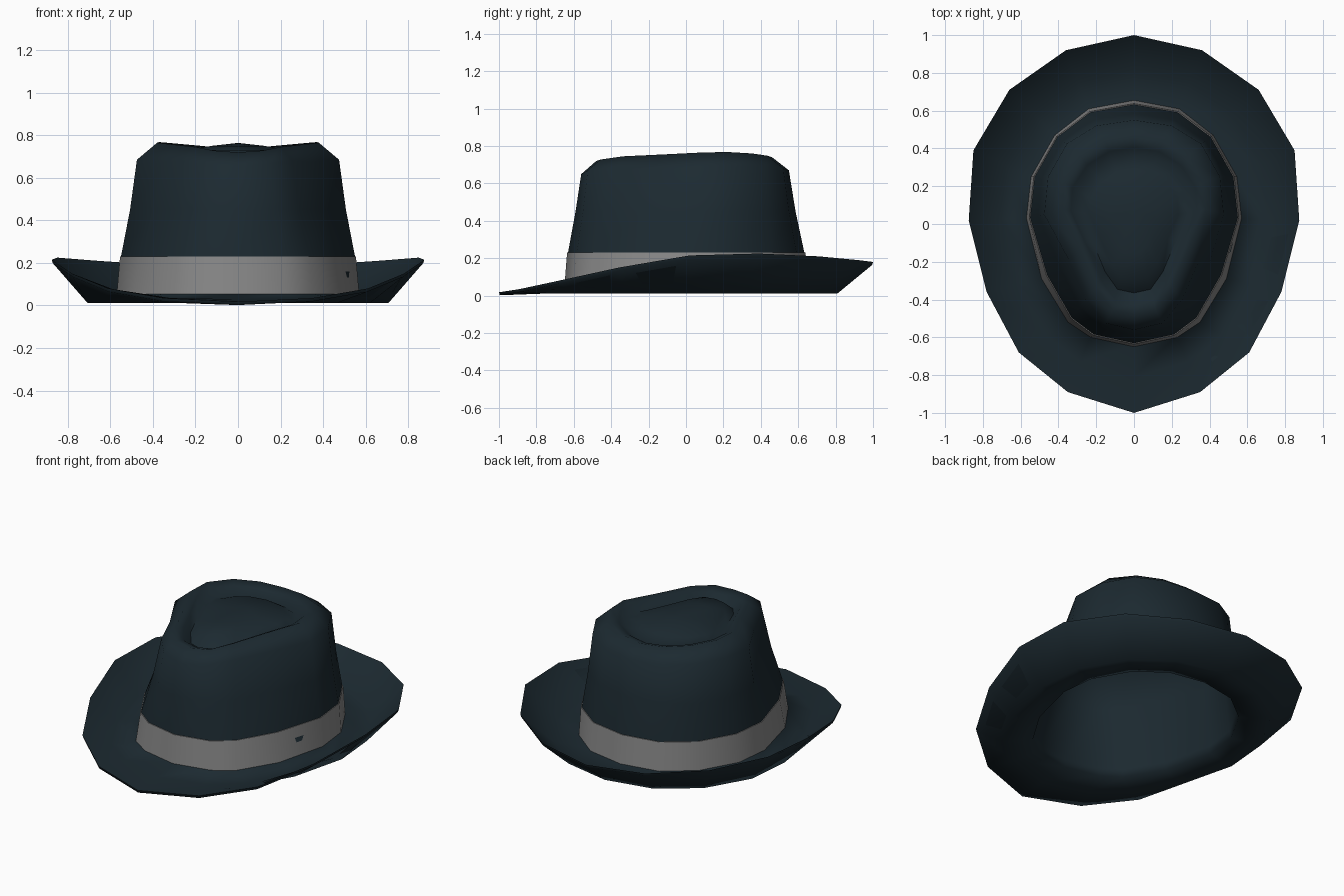
import bpy, bmesh, math

if "Cube" in bpy.data.objects:
    bpy.data.objects.remove(bpy.data.objects["Cube"])

def material(name, rgb):
    m = bpy.data.materials.new(name)
    m.diffuse_color = (*rgb, 1)
    m.use_nodes = True
    m.node_tree.nodes["Principled BSDF"].inputs["Base Color"].default_value = m.diffuse_color
    return m

felt = material("dark_blue_felt", (0.0115, 0.0225, 0.030))
ribbon = material("grey_ribbon", (0.25, 0.25, 0.25))

# Half outlines, nine points each from back (+y) to front (-y)
BRIM = [(0, 1), (.36, .92), (.66, .71), (.85, .39), (.875, .02), (.78, -.36), (.61, -.68), (.35, -.89), (0, -1)]
BRIM_Z = [.18, .19, .21, .225, .215, .15, .08, .035, .018]
BASE = [(0, .655), (.24, .61), (.42, .47), (.545, .25), (.57, .03), (.49, -.29), (.35, -.52), (.23, -.60), (0, -.65)]
SHOULDER = [(0, .55), (.2, .52), (.355, .425), (.455, .25), (.475, .05), (.345, -.19), (.255, -.40), (.15, -.525), (0, -.56)]
SHOULDER_Z = [.67, .68, .69, .69, .685, .675, .68, .67, .65]
RIM = [(0, .46), (.15, .435), (.28, .355), (.37, .22), (.38, .08), (.29, -.12), (.2, -.335), (.115, -.455), (0, -.48)]
RIM_Z = [.74, .748, .76, .768, .765, .755, .745, .728, .72]

def scaled(shape, s):
    return [(x * s, y * s) for x, y in shape]

def mix(a, b, t):
    return [(p[0] + (q[0] - p[0]) * t, p[1] + (q[1] - p[1]) * t) for p, q in zip(a, b)]

def ring(shape, z, dz=0):
    """Mirror a half outline into a full 16-point loop."""
    zs = z if isinstance(z, list) else [z] * 9
    half = [(x, y, h + dz) for (x, y), h in zip(shape, zs)]
    return half + [(-x, y, h) for x, y, h in half[-2:0:-1]]

def loft(name, rings, mat, start=None, end=None, closed=False, angle=75):
    bm = bmesh.new()
    loops = [[bm.verts.new(p) for p in r] for r in rings]
    pairs = list(zip(loops, loops[1:]))
    if closed:
        pairs.append((loops[-1], loops[0]))
    for a, b in pairs:
        for i in range(16):
            j = (i + 1) % 16
            bm.faces.new((a[i], a[j], b[j], b[i]))
    for tip, loop in ((start, loops[0]), (end, loops[-1])):
        if tip:
            v = bm.verts.new(tip)
            for i in range(16):
                bm.faces.new((v, loop[i], loop[(i + 1) % 16]))
    bmesh.ops.recalc_face_normals(bm, faces=bm.faces)
    me = bpy.data.meshes.new(name)
    bm.to_mesh(me)
    bm.free()
    me.materials.append(mat)
    ob = bpy.data.objects.new(name, me)
    bpy.context.collection.objects.link(ob)
    bpy.ops.object.select_all(action='DESELECT')
    ob.select_set(True)
    bpy.context.view_layer.objects.active = ob
    bpy.ops.object.shade_smooth_by_angle(angle=math.radians(angle))
    return ob

WAIST = mix(BASE, SHOULDER, .66)
BAND_TOP = mix(BASE, SHOULDER, .2)
BRIM_MID = mix(BASE, BRIM, .45)

# Crown and brim: raised centre, channel, rim, wall, brim top, underside, hollow inside
loft("hat_body", [
    ring(scaled(RIM, .33), .75),
    ring(scaled(RIM, .62), .73),
    ring(scaled(RIM, .76), RIM_Z, -.055),
    ring(scaled(RIM, .88), RIM_Z, -.018),
    ring(RIM, RIM_Z),
    ring(SHOULDER, SHOULDER_Z),
    ring(WAIST, .45),
    ring(scaled(BAND_TOP, .998), .23),
    ring(scaled(BASE, .985), .055),
    ring(BRIM_MID, .03),
    ring(BRIM, BRIM_Z),
    ring(scaled(BRIM, .995), BRIM_Z, -.016),
    ring(BRIM_MID, .012),
    ring(scaled(BASE, .96), .035),
    ring(scaled(BASE, .945), .08),
    ring(scaled(WAIST, .96), .43),
    ring(scaled(SHOULDER, .955), .635),
    ring(scaled(RIM, .85), .66),
], felt, start=(0, .08, .764), end=(0, .02, .69))

# Ribbon band around the foot of the crown
loft("hat_band", [
    ring(BASE, .05),
    ring(scaled(BAND_TOP, 1.006), .23),
    ring(scaled(BAND_TOP, .985), .23),
    ring(scaled(BASE, .975), .05),
], ribbon, closed=True)
